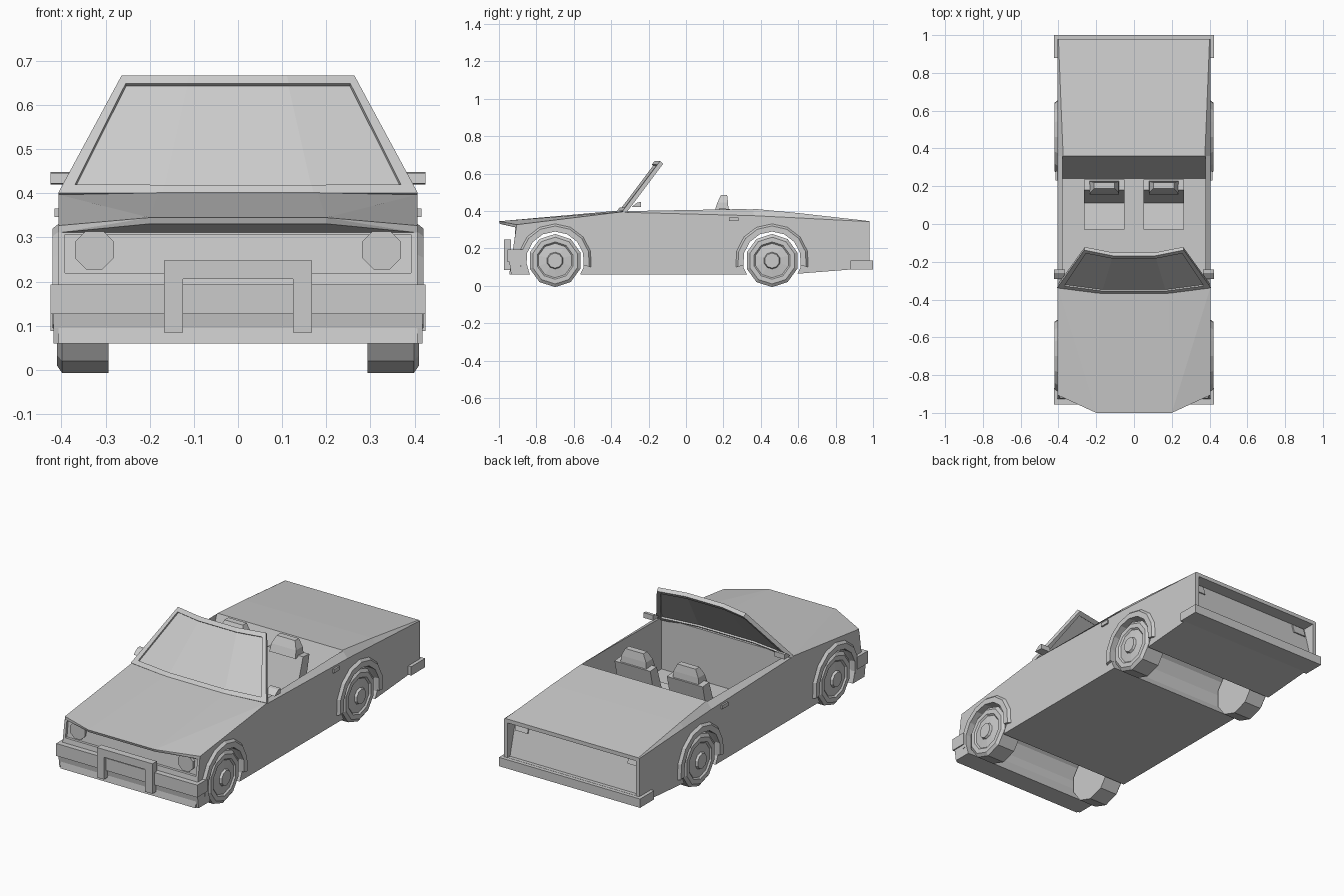
import bpy, bmesh, math
from mathutils import Vector

if "Cube" in bpy.data.objects:
    bpy.data.objects.remove(bpy.data.objects["Cube"])


def finish(name, bm, mirror=False):
    bmesh.ops.recalc_face_normals(bm, faces=bm.faces[:])
    me = bpy.data.meshes.new(name)
    bm.to_mesh(me)
    bm.free()
    ob = bpy.data.objects.new(name, me)
    bpy.context.collection.objects.link(ob)
    if mirror:
        ob.modifiers.new("mirror", 'MIRROR').use_mirror_merge = False
    return ob


def loft(name, rings, mirror=False, closed=False):
    """Skin between rings of equal point count; cap the ends unless closed."""
    bm = bmesh.new()
    vs = [[bm.verts.new(p) for p in r] for r in rings]
    n = len(vs[0])
    pairs = list(zip(vs, vs[1:])) + ([(vs[-1], vs[0])] if closed else [])
    for a, b in pairs:
        for i in range(n):
            bm.faces.new((a[i], a[(i + 1) % n], b[(i + 1) % n], b[i]))
    if not closed:
        bm.faces.new(vs[0])
        bm.faces.new(vs[-1])
    return finish(name, bm, mirror)


def prism(name, yz, x0, x1, mirror=False):
    return loft(name, [[(x, y, z) for y, z in yz] for x in (x0, x1)], mirror)


def box(name, x0, x1, y0, y1, z0, z1, mirror=False):
    return prism(name, [(y0, z0), (y1, z0), (y1, z1), (y0, z1)], x0, x1, mirror)


def circle(cy, cz, r, n, a0=0.0):
    return [(cy + r * math.cos(a0 + 2 * math.pi * i / n),
             cz + r * math.sin(a0 + 2 * math.pi * i / n)) for i in range(n)]


def cut(target, cutter):
    m = target.modifiers.new("cut", 'BOOLEAN')
    m.operation = 'DIFFERENCE'
    m.solver = 'EXACT'
    m.object = cutter
    cutter.hide_render = True
    bpy.context.view_layer.objects.active = target
    bpy.ops.object.modifier_apply(modifier=m.name)
    bpy.data.objects.remove(cutter)


AXLES = (-0.70, 0.46)
WZ = 0.135

# Body shell: y at bottom, y at top, floor z, shoulder z, crown half width, crown z
stations = [(-0.945, -0.908, 0.06, 0.311, 0.38, 0.312),
            (-0.33, -0.33, 0.06, 0.393, 0.38, 0.399),
            (0.36, 0.36, 0.06, 0.375, 0.375, 0.412),
            (0.60, 0.60, 0.065, 0.363, 0.385, 0.389),
            (0.98, 0.98, 0.095, 0.343, 0.40, 0.346)]
W = 0.406
body = loft("body", [[(-W, yb, zb), (W, yb, zb), (W, yt, zs), (wi, yt, zt), (-wi, yt, zt), (-W, yt, zs)]
                     for yb, yt, zb, zs, wi, zt in stations])

# Cockpit, wheel channels, grille recess and tail recess
cut(body, prism("cockpit_cutter", [(-0.33, 0.12), (0.24, 0.12), (0.36, 0.412), (0.38, 0.46), (-0.33, 0.46)],
                -0.378, 0.378))
for ay in AXLES:
    cut(body, prism("arch_cutter", circle(ay, WZ, 0.157, 14, math.pi / 14), -0.6, 0.6))
cut(body, prism("grille_cutter", [(-1, 0.22), (-0.907, 0.22), (-0.896, 0.307), (-1, 0.307)], -0.392, 0.392))
cut(body, prism("tail_cutter", [(1.1, 0.325), (0.91, 0.325), (0.96, 0.137), (1.1, 0.137)], -0.385, 0.385))

# Hood with overhanging nose, hull of its corner points
bm = bmesh.new()
for s in (-1, 1):
    for p in [(0.2, -1, 0.345), (0.2, -0.995, 0.331), (W, -0.905, 0.327), (W, -0.905, 0.311),
              (0.18, -0.36, 0.402), (W, -0.33, 0.397), (W, -0.33, 0.385)]:
        bm.verts.new((s * p[0], p[1], p[2]))
bmesh.ops.convex_hull(bm, input=bm.verts[:])
finish("hood", bm)

# Windshield: bowed grid, border cells are the frame, the inner ones the glass
US = (-1, -0.93, -0.42, 0.42, 0.93, 1)
VS = (0, 0.07, 0.93, 1)


def shield_point(u, v):
    bow = 0.03 * (1 - max(0, (abs(u) - 0.42) / 0.58))
    return Vector((u * (0.406 + (0.262 - 0.406) * v), -0.33 - bow + 0.2 * v, 0.394 + 0.266 * v))


def shield(name, inner, thickness):
    bm = bmesh.new()
    g = [[bm.verts.new(shield_point(u, v)) for v in VS] for u in US]
    for i in range(5):
        for j in range(3):
            if (1 <= i <= 3 and j == 1) == inner:
                bm.faces.new((g[i][j], g[i + 1][j], g[i + 1][j + 1], g[i][j + 1]))
    bmesh.ops.delete(bm, geom=[v for v in bm.verts if not v.link_faces], context='VERTS')
    ob = finish(name, bm)
    m = ob.modifiers.new("thickness", 'SOLIDIFY')
    m.thickness = thickness
    m.offset = 0


shield("windshield_frame", False, 0.022)
shield("windshield_glass", True, 0.004)

# Wheels turned from a radius / x profile, and flares over them
tyre = [(0.142, 0.293), (0.142, 0.398), (0.125, 0.41), (0.1, 0.41), (0.092, 0.402),
        (0.045, 0.408), (0.04, 0.42)]
for ay, label in zip(AXLES, ("front", "rear")):
    loft(label + "_wheel", [[(x, y, z) for y, z in circle(ay, WZ, r, 10, math.pi / 10)[::1]]
                            for r, x in tyre], mirror=True)
    rings = []
    for i in range(9):
        a = math.radians(-10 + 200 * i / 8)
        rings.append([(x, ay + r * math.cos(a), WZ + r * math.sin(a))
                      for r, x in ((0.155, 0.395), (0.155, 0.42), (0.185, 0.42), (0.197, 0.405), (0.197, 0.395))])
    loft(label + "_wheel_flare", rings, mirror=True)

# Bumpers, air dam and front guard
box("front_bumper", -0.424, 0.424, -0.955, -0.868, 0.127, 0.194)
prism("air_dam", [(-0.935, 0.06), (-0.835, 0.06), (-0.855, 0.13), (-0.945, 0.13)], -0.418, 0.418)
box("rear_bumper", -0.424, 0.424, 0.88, 1.0, 0.088, 0.136)
guard = [(-0.167, 0.085), (-0.167, 0.248), (0.167, 0.248), (0.167, 0.085),
         (0.124, 0.085), (0.124, 0.206), (-0.124, 0.206), (-0.124, 0.085)]
loft("front_guard", [[(x, y, z) for x, z in guard] for y in (-0.973, -0.935)])

# Headlights and tail lights
loft("headlight", [[(x, y, z) for x, z in circle(0.325, 0.272, 0.048, 8, math.pi / 8)]
                   for y in (-0.914, -0.89)], mirror=True)
prism("tail_light", [(0.917, 0.32), (0.91, 0.32), (0.925, 0.27), (0.932, 0.27)], 0.30, 0.375, mirror=True)

# Seats
prism("seat_cushion", [(-0.03, 0.12), (0.16, 0.12), (0.16, 0.2), (-0.03, 0.22)], 0.05, 0.265, mirror=True)
prism("seat_back", [(0.10, 0.17), (0.17, 0.13), (0.235, 0.41), (0.18, 0.415)], 0.05, 0.265, mirror=True)
loft("headrest", [[(0.157 + s * w, y, z) for s, y in ((-1, y0), (1, y0), (1, y1), (-1, y1))]
                  for w, y0, y1, z in ((0.078, 0.155, 0.227, 0.405), (0.074, 0.168, 0.225, 0.445),
                                       (0.055, 0.187, 0.22, 0.486))], mirror=True)

# Mirrors and door handles
prism("door_mirror", [(-0.29, 0.422), (-0.24, 0.42), (-0.24, 0.448), (-0.26, 0.446)], 0.365, 0.424, mirror=True)
box("door_handle", 0.40, 0.415, 0.23, 0.28, 0.346, 0.366, mirror=True)
